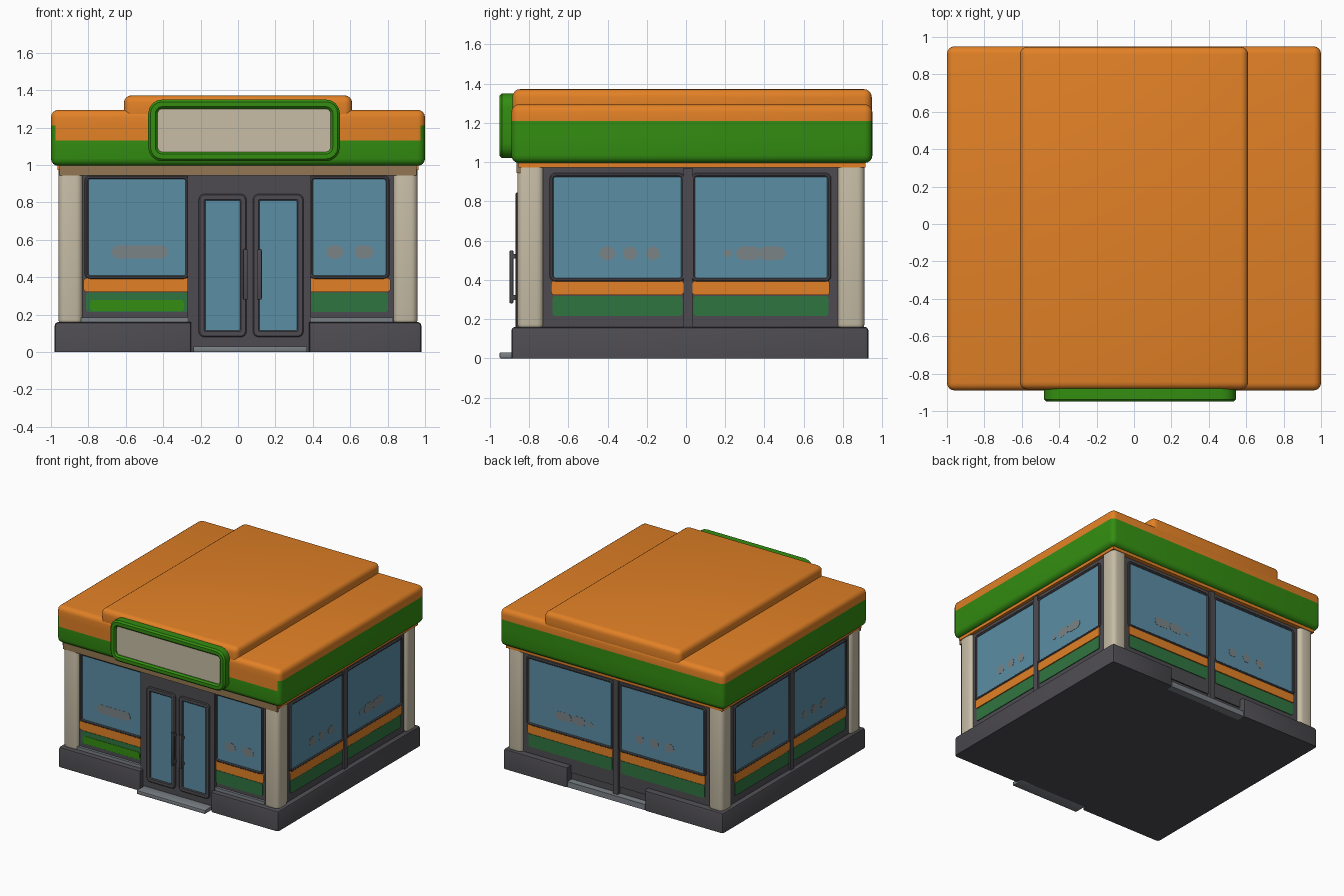
import bpy, bmesh, math

if "Cube" in bpy.data.objects:
    bpy.data.objects.remove(bpy.data.objects["Cube"])


def material(name, r, g, b):
    m = bpy.data.materials.new(name)
    lin = [((c / 255 + 0.055) / 1.055) ** 2.4 for c in (r, g, b)]
    m.diffuse_color = (*lin, 1)
    m.use_nodes = True
    m.node_tree.nodes["Principled BSDF"].inputs["Base Color"].default_value = m.diffuse_color
    return m


ORANGE = material("orange", 226, 129, 38)
GREEN = material("green", 51, 141, 17)
DARK_GREEN = material("dark green", 48, 117, 65)
GLASS = material("window blue", 91, 141, 165)
CREAM = material("cream", 199, 189, 166)
DARK = material("dark grey", 77, 75, 80)
GREY = material("light grey", 122, 128, 134)
TAN = material("tan", 146, 118, 82)
SMUDGE = material("faded brown", 122, 132, 134)


def finish(name, bm, *mats):
    bmesh.ops.recalc_face_normals(bm, faces=bm.faces)
    me = bpy.data.meshes.new(name)
    for f in bm.faces:
        f.smooth = True
    bm.to_mesh(me)
    bm.free()
    me.set_sharp_from_angle(angle=math.radians(35))
    for m in mats:
        me.materials.append(m)
    ob = bpy.data.objects.new(name, me)
    bpy.context.collection.objects.link(ob)
    return ob


def box_mesh(x0, x1, y0, y1, z0, z1, bevel=0.0, seg=2):
    bm = bmesh.new()
    bmesh.ops.create_cube(bm, size=1)
    for v in bm.verts:
        v.co.x = x1 if v.co.x > 0 else x0
        v.co.y = y1 if v.co.y > 0 else y0
        v.co.z = z1 if v.co.z > 0 else z0
    if bevel:
        bmesh.ops.bevel(bm, geom=bm.edges[:], offset=bevel, segments=seg,
                        profile=0.5, affect='EDGES')
    return bm


def box(name, mat, *dims, bevel=0.0, seg=2):
    return finish(name, box_mesh(*dims, bevel, seg), mat)


# Wall planes: map (along the wall, height, distance out) to space
WALLS = {
    "front": lambda u, z, d: (u, -0.83 - d, z),
    "back": lambda u, z, d: (u, 0.88 + d, z),
    "right": lambda u, z, d: (0.94 + d, u, z),
    "left": lambda u, z, d: (-0.94 - d, u, z),
}


def rounded(u0, u1, z0, z1, r, n=4):
    pts = []
    corners = [(u1 - r, z1 - r), (u0 + r, z1 - r), (u0 + r, z0 + r), (u1 - r, z0 + r)]
    for q, (cu, cz) in enumerate(corners):
        for i in range(n + 1):
            a = math.pi / 2 * (q + i / n)
            pts.append((cu + r * math.cos(a), cz + r * math.sin(a)))
    return pts


def plate(name, mat, wall, u0, u1, z0, z1, d0=0.0, d1=0.008, r=0.015):
    bm = bmesh.new()
    rim = rounded(u0, u1, z0, z1, r)
    lo = [bm.verts.new(WALLS[wall](u, z, d0)) for u, z in rim]
    hi = [bm.verts.new(WALLS[wall](u, z, d1)) for u, z in rim]
    bm.faces.new(lo)
    bm.faces.new(hi)
    for i in range(len(rim)):
        j = (i + 1) % len(rim)
        bm.faces.new((lo[i], lo[j], hi[j], hi[i]))
    return finish(name, bm, mat)


def ring(name, mat, wall, u0, u1, z0, z1, w, d0, d1, r=0.03, soft=0.006):
    # frame swept through a chamfered section: (inset, depth)
    bm = bmesh.new()
    section = [(0, d0), (0, d1 - soft), (soft, d1), (w - soft, d1), (w, d1 - soft), (w, d0)]
    loops = []
    for s, d in section:
        pts = rounded(u0 + s, u1 - s, z0 + s, z1 - s, max(r - s, 0.008))
        loops.append([bm.verts.new(WALLS[wall](u, z, d)) for u, z in pts])
    n = len(loops[0])
    for k in range(len(loops)):
        a, b = loops[k], loops[(k + 1) % len(loops)]
        for i in range(n):
            j = (i + 1) % n
            bm.faces.new((a[i], a[j], b[j], b[i]))
    return finish(name, bm, mat)


def window(wall, tag, u0, u1, z0, z1, d=0.0, w=0.02):
    plate(f"{tag}_glass", GLASS, wall, u0 - 0.005, u1 + 0.005, z0 - 0.005, z1 + 0.005, d, d + 0.005)
    ring(f"{tag}_frame", DARK, wall, u0 - w, u1 + w, z0 - w, z1 + w, w, d, d + 0.014)


# Plinth with a door notch in front and a recess behind
outline = [(-.98, -.89), (-.25, -.89), (-.25, -.85), (.38, -.85), (.38, -.89), (.98, -.89),
           (.98, .93), (.41, .93), (.41, .87), (-.28, .87), (-.28, .93), (-.98, .93)]
bm = bmesh.new()
base = bm.faces.new([bm.verts.new((x, y, 0)) for x, y in outline])
top = bmesh.ops.extrude_face_region(bm, geom=[base])["geom"]
for v in top:
    if isinstance(v, bmesh.types.BMVert):
        v.co.z = 0.16
edges = [e for e in bm.edges if max(v.co.z for v in e.verts) > 0.1
         and all(abs(v.co.x) > 0.9 or abs(v.co.y) > 0.88 for v in e.verts)]
bmesh.ops.bevel(bm, geom=edges, offset=0.018, segments=2, profile=0.5, affect='EDGES')
finish("plinth", bm, DARK)
box("front_step", GREY, -0.24, 0.37, -0.95, -0.84, 0, 0.03, bevel=0.005)
box("back_ledge", GREY, -0.28, 0.41, 0.86, 0.925, 0, 0.045)

# Wall core, corner columns and bands under the roof
box("wall_core", DARK, -0.94, 0.94, -0.83, 0.88, 0.1, 1.02)
for sx in (-1, 1):
    for tag, y0, y1 in (("front", -0.86, -0.725), ("back", 0.77, 0.91)):
        x0, x1 = sorted((sx * 0.83, sx * 0.96))
        box(f"{tag}_column", CREAM, x0, x1, y0, y1, 0.14, 1.02, bevel=0.035, seg=4)
box("front_band", TAN, -0.955, 0.955, -0.865, -0.8, 0.945, 1.01)
box("side_band", ORANGE, -0.965, 0.965, -0.855, 0.915, 0.972, 1.01)

# Roof slab: green below, orange above, with a lower split on the front
bm = box_mesh(-1, 1, -0.89, 0.95, 0.995, 1.295, 0.04, 4)
for z in (1.13, 1.21):
    bmesh.ops.bisect_plane(bm, geom=bm.verts[:] + bm.edges[:] + bm.faces[:],
                           plane_co=(0, 0, z), plane_no=(0, 0, 1))
bm.normal_update()
for f in bm.faces:
    split = 1.13 if f.normal.y < -0.85 else 1.21
    f.material_index = 1 if f.calc_center_median().z < split else 0
finish("roof_slab", bm, ORANGE, GREEN)
box("roof_raised_centre", ORANGE, -0.61, 0.61, -0.885, 0.947, 1.22, 1.372, bevel=0.04, seg=4)

# Sign board
plate("sign_panel", CREAM, "front", -0.46, 0.52, 1.04, 1.33, 0.04, 0.10, 0.04)
ring("sign_frame", GREEN, "front", -0.48, 0.545, 1.02, 1.35, 0.05, 0.03, 0.12, r=0.075, soft=0.012)

# Entrance with two glass doors, seam and pull handles
box("door_surround", DARK, -0.27, 0.39, -0.855, -0.8, 0.03, 0.945)
for tag, u0, u1 in (("left_door", -0.175, 0.01), ("right_door", 0.115, 0.315)):
    window("front", tag, u0, u1, 0.115, 0.81, d=0.025, w=0.035)
for x in (0.04, 0.115):
    box("door_handle", DARK, x - 0.012, x + 0.012, -0.9, -0.88, 0.28, 0.55, bevel=0.006)
    for z in (0.31, 0.52):
        box("handle_mount", DARK, x - 0.01, x + 0.01, -0.885, -0.85, z - 0.012, z + 0.012)

# Bays: window, orange stripe, green panel and sill on each wall
BAYS = {
    "front": [(-0.80, -0.28), (0.40, 0.79)],
    "back": [(-0.78, -0.045), (0.045, 0.78)],
    "right": [(-0.675, -0.025), (0.045, 0.72)],
    "left": [(-0.675, -0.025), (0.045, 0.72)],
}
for wall, bays in BAYS.items():
    for k, (u0, u1) in enumerate(bays):
        tag = f"{wall}_{k + 1}"
        window(wall, tag + "_window", u0, u1, 0.41, 0.925)
        e = 0.025 if wall == "front" else 0.012
        plate(tag + "_orange_stripe", ORANGE, wall, u0 - e, u1 + e, 0.322, 0.395, 0, 0.0095)
        plate(tag + "_green_panel", DARK_GREEN, wall, u0 - e / 2, u1 + e / 2, 0.215, 0.318, 0, 0.006)
        # faint shapes seen through the glass
        w = u1 - u0
        spots = [(0.42, 0.04), (0.6, 0.035), (0.78, 0.035)] if k == 0 else [(0.25, 0.02), (0.4, 0.06), (0.58, 0.07)]
        if wall == "front":
            spots = [(0.53, 0.15)] if k == 0 else [(0.3, 0.045), (0.7, 0.05)]
        for p, h in spots:
            c = u0 + w * p
            r = min(h, 0.035)
            plate(tag + "_faint_shape", SMUDGE, wall, c - h, c + h, 0.535 - r, 0.535 + r, 0.004, 0.0065, r * 0.98)
    if wall != "front":
        box(f"{wall}_centre_post", DARK, *(
            (-0.022, 0.022, 0.87, 0.9, 0.04, 0.97) if wall == "back" else
            (0.93, 0.955, -0.012, 0.032, 0.15, 0.97) if wall == "right" else
            (-0.955, -0.93, -0.012, 0.032, 0.15, 0.97)))
plate("front_bright_panel", GREEN, "front", -0.79, -0.29, 0.22, 0.278, 0.004, 0.009)
for x0, x1 in ((-0.84, -0.27), (0.39, 0.83)):
    box("front_sill", GREY, x0, x1, -0.85, -0.82, 0.155, 0.185)
